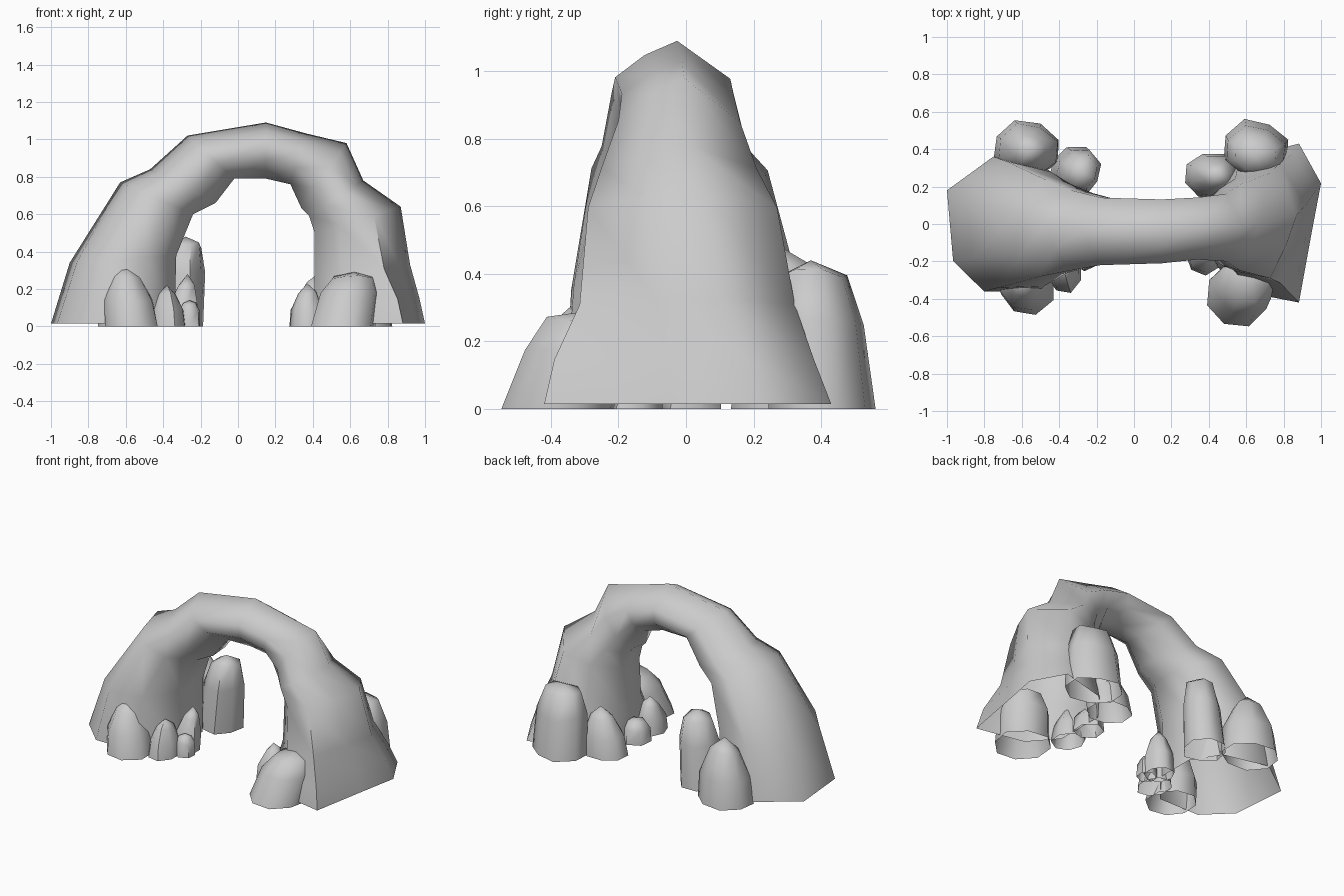
import bpy, bmesh, math, random

random.seed(4)
if "Cube" in bpy.data.objects:
    bpy.data.objects.remove(bpy.data.objects["Cube"])

stone = bpy.data.materials.new("grey_stone")
stone.use_nodes = True
grey = (0.6, 0.6, 0.6, 1)
stone.diffuse_color = grey
stone.node_tree.nodes["Principled BSDF"].inputs["Base Color"].default_value = grey


def loft(name, rings, tip=None, angle=60):
    """Skin a list of rings; optionally close the end with a tip point."""
    bm = bmesh.new()
    loops = [[bm.verts.new(p) for p in ring] for ring in rings]
    n = len(loops[0])
    for a, b in zip(loops, loops[1:]):
        for i in range(n):
            j = (i + 1) % n
            bm.faces.new((a[i], a[j], b[j], b[i]))
    if tip:
        top = bm.verts.new(tip)
        for i in range(n):
            bm.faces.new((loops[-1][i], loops[-1][(i + 1) % n], top))
    bmesh.ops.recalc_face_normals(bm, faces=bm.faces)
    mesh = bpy.data.meshes.new(name)
    bm.to_mesh(mesh)
    bm.free()
    obj = bpy.data.objects.new(name, mesh)
    mesh.materials.append(stone)
    bpy.context.collection.objects.link(obj)
    bpy.ops.object.select_all(action='DESELECT')
    obj.select_set(True)
    bpy.context.view_layer.objects.active = obj
    bpy.ops.object.shade_smooth_by_angle(angle=math.radians(angle))


# Cross-sections as (outward, backward) fractions, matched point for point
RIGHT_FOOT = ((1, .5), (.25, 1), (-.65, .8), (-1, .3),
              (-1, -.4), (-.5, -1), (.4, -1), (.9, -.55))
BRIDGE = ((1, .05), (.25, .95), (-.4, .9), (-.95, .35),
          (-1, -.25), (-.36, -.88), (.28, -1), (.72, -.5))
LEFT_FOOT = ((1, .5), (.6, 1), (-.5, .8), (-1, .35),
             (-1, -.45), (-.5, -.85), (.6, -1), (.83, -.12))

# Arch: outer point, inner point, front and back depth, foot shape, foot share
sections = [
    ((-1.0, .015), (-.34, .015), -.36, .36, RIGHT_FOOT, 1),
    ((-.90, .34), (-.33, .38), -.34, .34, RIGHT_FOOT, .8),
    ((-.63, .77), (-.24, .60), -.28, .25, RIGHT_FOOT, .4),
    ((-.47, .84), (-.12, .66), -.25, .19, RIGHT_FOOT, .2),
    ((-.27, 1.02), (-.02, .79), -.22, .15, RIGHT_FOOT, 0),
    ((.15, 1.09), (.15, .79), -.21, .14, LEFT_FOOT, 0),
    ((.37, 1.03), (.28, .76), -.19, .15, LEFT_FOOT, 0),
    ((.58, .98), (.34, .63), -.20, .17, LEFT_FOOT, 0),
    ((.67, .78), (.38, .59), -.25, .22, LEFT_FOOT, .1),
    ((.87, .64), (.41, .50), -.29, .28, LEFT_FOOT, .3),
    ((.92, .33), (.41, .25), -.315, .33, LEFT_FOOT, .55),
    ((.97, .15), (.41, .13), -.39, .38, LEFT_FOOT, .95),
    ((1.0, .015), (.41, .015), -.42, .43, LEFT_FOOT, 1),
]
rings = []
for (xo, zo), (xi, zi), front, back, foot, share in sections:
    ring = []
    for (cf, sf), (cb, sb) in zip(foot, BRIDGE):
        c, s = cb + (cf - cb) * share, sb + (sf - sb) * share
        ring.append(((xo + xi) / 2 + (xo - xi) / 2 * c,
                     (front + back) / 2 + (back - front) / 2 * s,
                     (zo + zi) / 2 + (zo - zi) / 2 * c))
    rings.append(ring)
loft("arch", rings, angle=75)

# Boulder silhouettes: height and radius fractions, below the tip
DOME = ((0, 1), (.62, .93), (.88, .6))
CONE = ((0, 1), (.42, .9), (.8, .52))
BLUNT = ((0, 1), (.6, .9), (.92, .65))


def boulder(name, x, y, rx, ry, h, shape, lean=(0, 0), sides=8):
    wobble = [random.uniform(.93, 1.05) for _ in range(sides)]
    rings = []
    for t, r in shape:
        ring = []
        for k in range(sides):
            a = math.tau * (k + .4) / sides
            w = r * wobble[k] * random.uniform(.97, 1.03)
            ring.append((x + lean[0] * t + rx * w * math.cos(a),
                         y + lean[1] * t + ry * w * math.sin(a),
                         h * t * (random.uniform(.94, 1.03) if t else 1)))
        rings.append(ring)
    loft(name, rings, (x + lean[0], y + lean[1], h))


# Boulders around the right leg
boulder("right_front_boulder", -.575, -.33, .155, .16, .34, CONE, (-.03, .03))
boulder("right_front_small_boulder", -.37, -.25, .10, .12, .22, CONE, (-.01, .02))
boulder("right_inner_boulder", -.30, -.12, .09, .10, .28, CONE, (.03, .03), 7)
boulder("right_inner_pebble", -.26, -.19, .06, .06, .14, DOME, sides=6)
boulder("right_tall_boulder", -.32, .28, .135, .14, .48, BLUNT, (.04, 0))
boulder("right_back_boulder", -.58, .40, .185, .16, .41, CONE, (.02, -.01))

# Boulders around the left leg
boulder("left_front_boulder", .56, -.38, .18, .18, .29, BLUNT, (.06, .09))
boulder("left_inner_boulder", .37, -.17, .10, .11, .23, CONE, (0, .02), 7)
boulder("left_inner_pebble", .36, .01, .09, .09, .15, DOME, sides=6)
boulder("left_back_small_boulder", .41, .26, .14, .125, .30, CONE, (.04, 0))
boulder("left_back_boulder", .65, .40, .18, .16, .44, BLUNT, (0, -.03))
